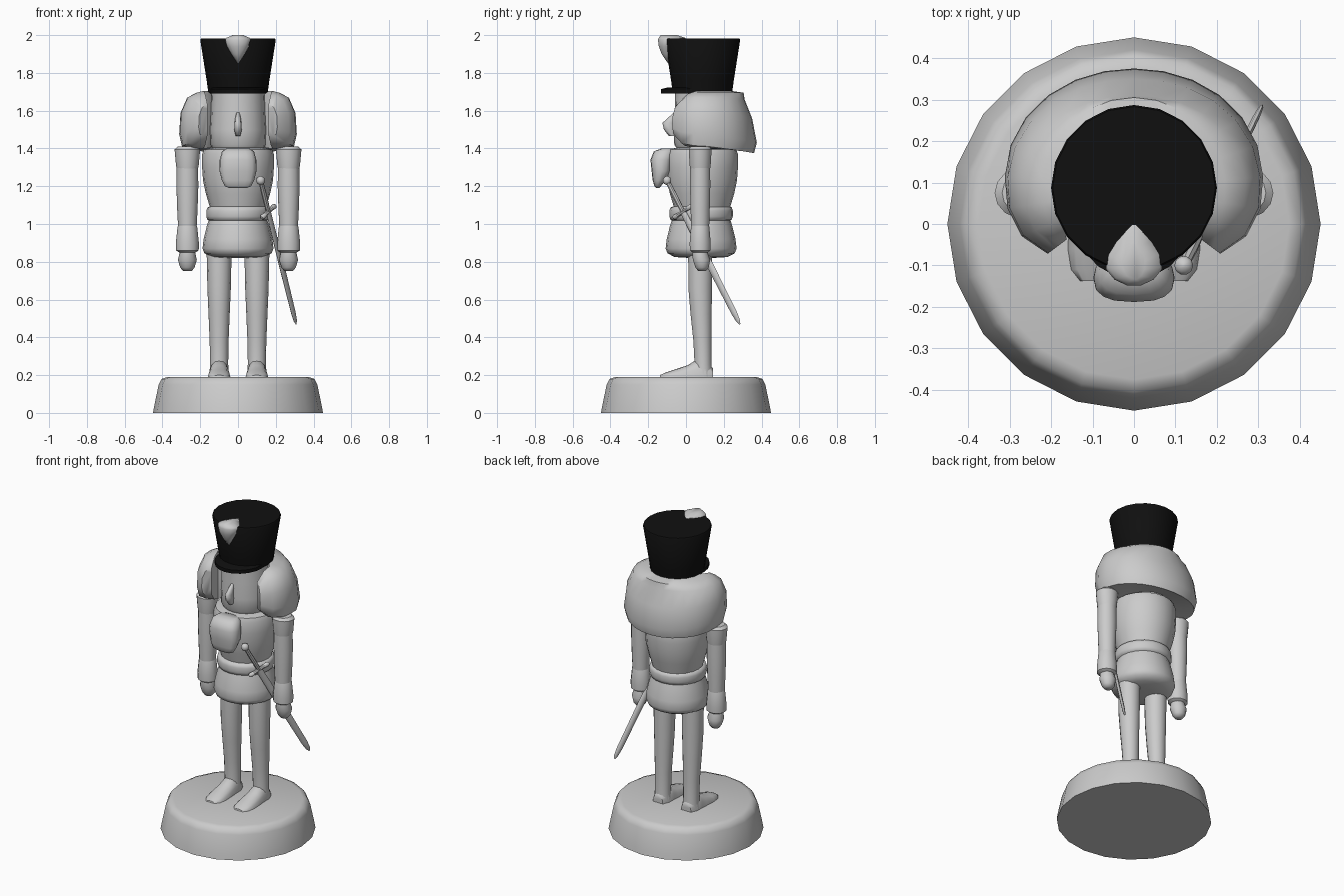
import bpy, bmesh, math
from mathutils import Vector


def material(name, rgb):
    m = bpy.data.materials.new(name)
    m.diffuse_color = (*rgb, 1)
    return m


GREY = material("pale grey", (0.6, 0.6, 0.6))
BLACK = material("hat black", (0.005, 0.005, 0.005))


def skin(name, rings, mat=GREY, angle=40):
    """Bridge equal-length point rings and cap both ends."""
    bm = bmesh.new()
    vs = [[bm.verts.new(p) for p in ring] for ring in rings]
    n = len(vs[0])
    for a, b in zip(vs, vs[1:]):
        for i in range(n):
            j = (i + 1) % n
            bm.faces.new((a[i], a[j], b[j], b[i]))
    bm.faces.new(vs[0][::-1])
    bm.faces.new(vs[-1])
    bmesh.ops.recalc_face_normals(bm, faces=bm.faces[:])
    me = bpy.data.meshes.new(name)
    bm.to_mesh(me)
    bm.free()
    me.materials.append(mat)
    ob = bpy.data.objects.new(name, me)
    bpy.context.collection.objects.link(ob)
    bpy.ops.object.select_all(action='DESELECT')
    ob.select_set(True)
    bpy.context.view_layer.objects.active = ob
    bpy.ops.object.shade_smooth_by_angle(angle=math.radians(angle))
    return ob


def oval(center, u, v, n, power=1.0):
    """Ring around center spanned by u and v; power < 1 makes it boxier."""
    out = []
    for i in range(n):
        t = math.tau * i / n
        c, s = math.cos(t), math.sin(t)
        c = math.copysign(abs(c) ** power, c)
        s = math.copysign(abs(s) ** power, s)
        out.append(Vector(center) + Vector(u) * c + Vector(v) * s)
    return out


def stack(name, rows, n=20, mat=GREY, angle=40, power=1.0):
    """Rows are (x, y, z, half width, half depth)."""
    return skin(name, [oval((x, y, z), (rx, 0, 0), (0, ry, 0), n, power)
                       for x, y, z, rx, ry in rows], mat, angle)


def turned(name, profile, y, mat=GREY, angle=40):
    return stack(name, [(0, y, z, r, r) for r, z in profile], 20, mat, angle)


def rod(name, a, b, profile, side, n=8, flat=1.0):
    """Tapered rod along a-b, wide in the side direction."""
    a, b = Vector(a), Vector(b)
    d = (b - a).normalized()
    u = (Vector(side) - d * d.dot(Vector(side))).normalized()
    v = d.cross(u)
    return skin(name, [oval(a.lerp(b, t), u * r, v * r * flat, n)
                       for t, r in profile])


# Base, body and head
turned("base", [(0.45, 0), (0.445, 0.03), (0.42, 0.15), (0.405, 0.18),
                (0.375, 0.19)], 0, angle=60)
turned("skirt", [(0.06, 0.82), (0.14, 0.825), (0.178, 0.845), (0.188, 0.87),
                 (0.182, 0.92), (0.165, 0.99), (0.152, 1.03)], 0.08, angle=60)
turned("belt", [(0.145, 1.015), (0.162, 1.022), (0.168, 1.04),
                (0.168, 1.07), (0.162, 1.088), (0.145, 1.093)], 0.08, angle=60)
turned("torso", [(0.14, 1.05), (0.152, 1.1), (0.17, 1.16), (0.185, 1.23),
                 (0.19, 1.3), (0.19, 1.37), (0.18, 1.395), (0.13, 1.405)],
       0.085, angle=50)
turned("head", [(0.125, 1.39), (0.145, 1.42), (0.148, 1.5), (0.143, 1.6),
                (0.14, 1.7)], 0.083)
stack("nose", [(0, -0.055, 1.59, 0.008, 0.01), (0, -0.072, 1.56, 0.015, 0.025),
               (0, -0.09, 1.535, 0.018, 0.035), (0, -0.085, 1.50, 0.02, 0.032),
               (0, -0.07, 1.465, 0.012, 0.02)], 8, angle=60)

# Beard
stack("beard", [(0, -0.10, 1.40, 0.06, 0.03), (0, -0.115, 1.385, 0.085, 0.055),
                (0, -0.13, 1.34, 0.097, 0.058), (0, -0.13, 1.28, 0.098, 0.052),
                (0, -0.142, 1.23, 0.085, 0.034), (0, -0.15, 1.20, 0.07, 0.017),
                (0, -0.15, 1.19, 0.045, 0.008)], 16, angle=60, power=0.75)

# Hat, visor and plume
turned("hat", [(0.145, 1.69), (0.158, 1.70), (0.166, 1.76), (0.2, 1.975),
               (0.196, 1.982)], 0.087, BLACK)
stack("visor", [(0, 0.03, 1.692, 0.148, 0.163), (0, 0.03, 1.714, 0.148, 0.163),
                (0, 0.04, 1.722, 0.14, 0.14)], 20, BLACK)
plume = stack("plume", [(0, -0.085, 1.85, 0.004, 0.01),
                        (0, -0.10, 1.90, 0.035, 0.03),
                        (0, -0.10, 1.94, 0.058, 0.045),
                        (0, -0.078, 1.975, 0.075, 0.072),
                        (0, -0.073, 1.985, 0.07, 0.073),
                        (0, -0.09, 2.0, 0.028, 0.045)], 14, angle=60)
for v in plume.data.vertices:
    if v.co.y > -0.1:
        v.co.x *= max(0.05, -v.co.y / 0.1) ** 0.5

# Hair: a thick horseshoe swept round the back of the head
hair_rings = []
steps = 18
for k in range(steps + 1):
    f = k / steps
    ang = math.radians(-37 + 254 * f)
    back = max(0.0, math.sin(ang))
    end = min(1.0, [0.55, 0.9, 1.0][min(k, steps - k, 2)])
    # section points as (radius, height), wider and sloped at the back
    lobe = 0.255 + 0.055 * math.cos(ang) ** 2
    section = [(0.15, 1.40 + 0.02 * back), (0.24, 1.40 - 0.01 * back),
               (lobe - 0.015 + 0.035 * back, 1.415 - 0.04 * back),
               (lobe + 0.035 * back, 1.48 - 0.05 * back),
               (lobe - 0.005 + 0.015 * back, 1.59 - 0.03 * back),
               (lobe - 0.04 + 0.01 * back, 1.67 - 0.01 * back),
               (0.22, 1.695), (0.15, 1.705), (0.135, 1.66), (0.13, 1.48)]
    if back < 0.3:
        section = [(max(r, 0.185) if ang < 0 or ang > math.pi else r, z)
                   for r, z in section]
    ring = []
    for r, z in section:
        r = 0.225 + (r - 0.225) * end
        z = 1.55 + (z - 1.55) * end
        ring.append((r * math.cos(ang), 0.085 + r * math.sin(ang), z))
    hair_rings.append(ring)
skin("hair", hair_rings, angle=50)

for side, sx in (("left", -1), ("right", 1)):
    # Arm with shoulder cap, sleeve, cuff and mitten hand
    x, y = sx * 0.268, 0.075
    stack(side + "_shoulder", [(x, y, 1.27, 0.05, 0.05), (x, y, 1.31, 0.06, 0.057),
                               (x, y, 1.375, 0.066, 0.061),
                               (x, y, 1.395, 0.068, 0.062),
                               (x, y, 1.41, 0.05, 0.05)], 14)
    stack(side + "_arm", [(x, y, 0.96, 0.048, 0.048), (x, y, 1.08, 0.054, 0.052),
                          (x, y, 1.2, 0.058, 0.055), (x, y, 1.33, 0.056, 0.054)], 14)
    stack(side + "_cuff", [(x, y, 0.845, 0.035, 0.035), (x, y, 0.86, 0.06, 0.056),
                           (x, y, 0.90, 0.061, 0.057), (x, y, 0.985, 0.052, 0.05),
                           (x, y, 1.0, 0.045, 0.045)], 14)
    stack(side + "_hand", [(x, y + 0.01, 0.752, 0.024, 0.022),
                           (x, y + 0.01, 0.77, 0.038, 0.036),
                           (x, y + 0.007, 0.81, 0.05, 0.047),
                           (x, y, 0.845, 0.042, 0.042),
                           (x, y, 0.87, 0.04, 0.04)], 14, angle=60)
    # Leg with a foot reaching forward
    x = sx * 0.1
    stack(side + "_leg", [(x, 0.092, 0.19, 0.052, 0.05), (x, 0.09, 0.26, 0.048, 0.046),
                          (x, 0.087, 0.38, 0.05, 0.049), (x, 0.08, 0.52, 0.056, 0.057),
                          (x, 0.075, 0.66, 0.062, 0.064),
                          (x, 0.075, 0.85, 0.066, 0.065)], 14, angle=60)
    foot = [(0.142, 0.035, 0.05), (0.10, 0.052, 0.09), (0.05, 0.053, 0.09),
            (0.01, 0.056, 0.065), (-0.06, 0.06, 0.042), (-0.11, 0.052, 0.025),
            (-0.138, 0.03, 0.012)]
    skin(side + "_foot", [[(x + w * math.cos(math.pi * i / 8), fy,
                            0.188 + h * math.sin(math.pi * i / 8) ** 0.8 * (0 < i < 8))
                           for i in range(9)] for fy, w, h in foot], angle=60)

# Sword slung at the hip
top, tip = Vector((0.12, -0.10, 1.23)), Vector((0.308, 0.285, 0.47))
guard = Vector((0.065, 0.09, 0.06))
mid = top.lerp(tip, 0.217)
rod("sword_grip", top, mid, [(0, 0.012), (0.5, 0.014), (1, 0.012)], guard)
rod("sword_guard", mid - guard * 0.55, mid + guard * 0.55,
    [(0, 0.008), (0.08, 0.015), (0.3, 0.011), (0.7, 0.011), (0.92, 0.015), (1, 0.008)],
    (0, 0, 1))
rod("sword_blade", mid, tip, [(0, 0.019), (0.5, 0.021), (0.9, 0.018),
                              (0.97, 0.013), (1, 0.004)], guard, 8, 0.45)
stack("sword_pommel", [(top.x, top.y, top.z + 0.024 * math.sin(a),
                        0.024 * math.cos(a), 0.024 * math.cos(a))
                       for a in (-1.4, -0.8, -0.3, 0.3, 0.8, 1.4)], 10, angle=60)
